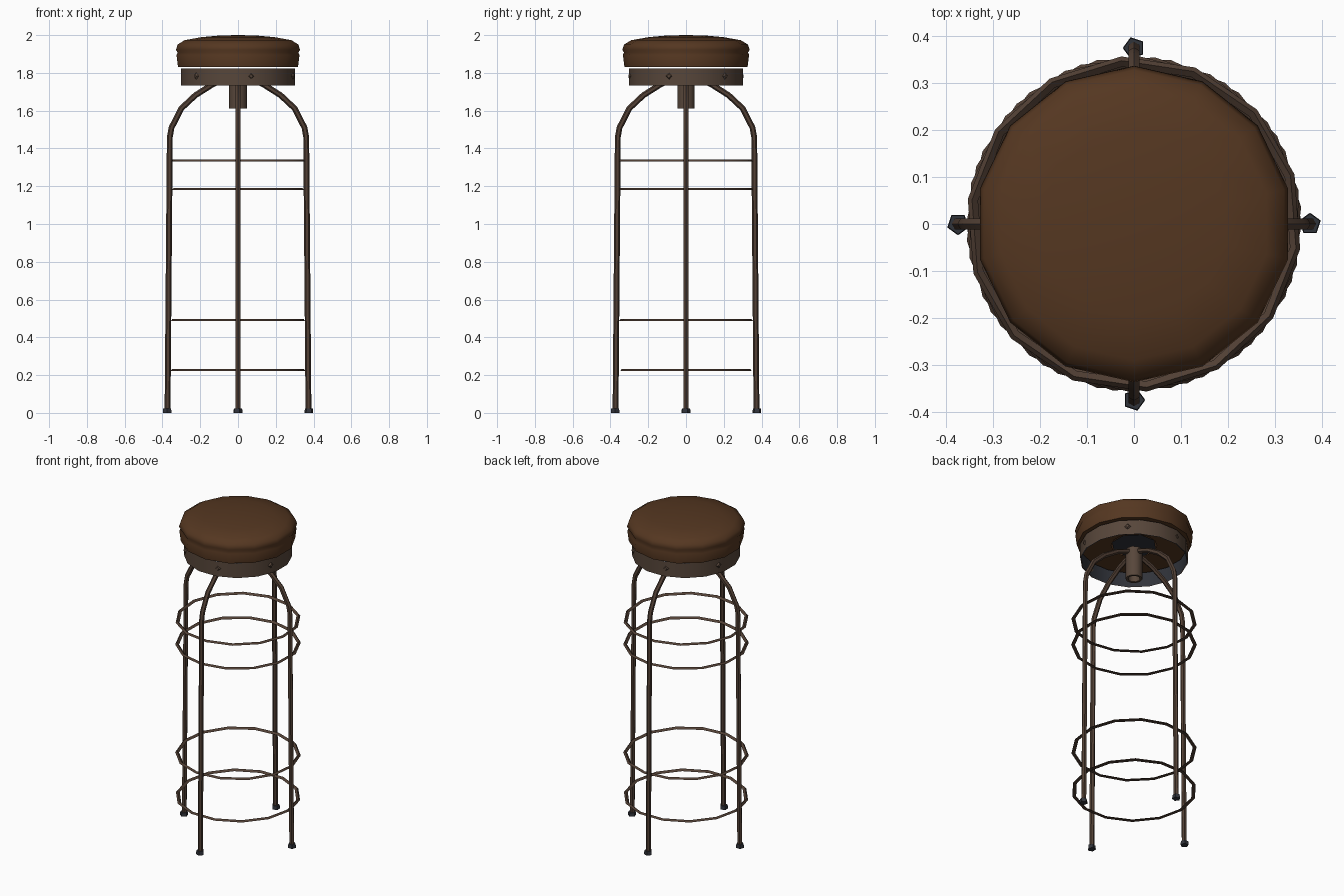
import bpy, bmesh, math
from mathutils import Vector, Matrix

if "Cube" in bpy.data.objects:
    bpy.data.objects.remove(bpy.data.objects["Cube"])


def material(name, rgb):
    m = bpy.data.materials.new(name)
    m.diffuse_color = (*rgb, 1)
    m.use_nodes = True
    m.node_tree.nodes["Principled BSDF"].inputs["Base Color"].default_value = m.diffuse_color
    return m


LEATHER = material("brown leather", (0.09, 0.038, 0.015))
METAL = material("aged metal", (0.096, 0.062, 0.043))
ROD = material("brown rod metal", (0.084, 0.051, 0.035))
STEEL = material("dark blue steel", (0.03, 0.033, 0.042))


def finish(bm, name, mat, smooth=None):
    bmesh.ops.remove_doubles(bm, verts=bm.verts[:], dist=1e-5)
    me = bpy.data.meshes.new(name)
    bm.to_mesh(me)
    bm.free()
    me.materials.append(mat)
    ob = bpy.data.objects.new(name, me)
    bpy.context.collection.objects.link(ob)
    if smooth:
        bpy.ops.object.select_all(action='DESELECT')
        ob.select_set(True)
        bpy.context.view_layer.objects.active = ob
        bpy.ops.object.shade_smooth_by_angle(angle=math.radians(smooth))
    return ob


def skin(bm, rows, close_rows=False):
    """Join rows of points (each row is a loop) with quads."""
    vs = [[bm.verts.new(p) for p in row] for row in rows]
    n = len(vs[0])
    for i in range(len(vs) if close_rows else len(vs) - 1):
        a, b = vs[i], vs[(i + 1) % len(vs)]
        for k in range(n):
            bm.faces.new((a[k], a[(k + 1) % n], b[(k + 1) % n], b[k]))
    return vs


def lathe(name, profile, sides, mat, closed=False, turn=0.0, smooth=None):
    """Revolve (radius, z) points around the z axis."""
    bm = bmesh.new()
    rows = [[(r * math.cos(turn + math.tau * k / sides),
              r * math.sin(turn + math.tau * k / sides), z)
             for k in range(sides)] for r, z in profile]
    skin(bm, rows, closed)
    # clean the collapsed faces at the poles
    bmesh.ops.dissolve_degenerate(bm, edges=bm.edges[:], dist=1e-5)
    return finish(bm, name, mat, smooth)


# Padded seat with a pinched seam, domed top
lathe("seat", [(0.13, 1.832), (0.326, 1.832), (0.334, 1.895), (0.328, 1.908),
               (0.337, 1.922), (0.328, 1.95), (0.29, 1.973), (0.2, 1.989),
               (0.1, 1.998), (0, 2.0)],
      14, LEATHER, turn=math.pi / 14, smooth=60)

# Dark plate in the middle of the seat underside
lathe("under_plate", [(0, 1.831), (0.13, 1.831)], 8, STEEL, turn=math.pi / 8)

# Thin metal band below the seat, dark on the inside
lathe("seat_band", [(0.308, 1.733), (0.308, 1.824)], 16, METAL,
      turn=math.pi / 16, smooth=40)
lathe("band_lining", [(0.303, 1.824), (0.303, 1.733)], 16, STEEL,
      turn=math.pi / 16, smooth=40)

# Hollow hub where the legs meet
lathe("hub", [(0, 1.74), (0.034, 1.74), (0.034, 1.612), (0.048, 1.612),
              (0.048, 1.80), (0, 1.80)], 10, METAL, smooth=40)

# Foot rings, flattened triangular section
for i, z in enumerate((0.225, 0.49, 1.183, 1.335)):
    lathe(f"foot_ring_{i + 1}",
          [(0.336, z - 0.004), (0.358, z - 0.004), (0.349, z + 0.007)],
          14, ROD, closed=True, turn=0.1 * i, smooth=40)

# Legs bending inwards to the hub, each with a dark foot
path = [Vector(p) for p in ((0.373, 0, 0.015), (0.361, 0, 1.46),
                            (0.352, 0, 1.51), (0.30, 0, 1.612),
                            (0.225, 0, 1.682), (0.13, 0, 1.742),
                            (0.03, 0, 1.782))]
for q in range(4):
    rot = Matrix.Rotation(q * math.pi / 2, 4, 'Z')
    bm = bmesh.new()
    rows = []
    for i, p in enumerate(path):
        d = (path[min(i + 1, len(path) - 1)] - path[max(i - 1, 0)]).normalized()
        out = Vector((d.z, 0, -d.x))
        rows.append([rot @ (p + 0.0155 * math.cos(math.tau * k / 6) * out
                            + Vector((0, 0.014 * math.sin(math.tau * k / 6), 0)))
                     for k in range(6)])
    skin(bm, rows)
    finish(bm, f"leg_{q + 1}", ROD, 50)

    bm = bmesh.new()
    bmesh.ops.create_cone(bm, cap_ends=True, segments=5, radius1=0.024,
                          radius2=0.022, depth=0.024,
                          matrix=rot @ Matrix.Translation((0.375, 0, 0.012)))
    finish(bm, f"foot_{q + 1}", STEEL)

# Diamond rivets around the band
for k in range(6):
    rot = Matrix.Rotation(math.radians(-17 + 60 * k), 4, 'Z')
    bm = bmesh.new()
    bmesh.ops.create_cone(bm, cap_ends=True, segments=4, radius1=0.02,
                          radius2=0.01, depth=0.01,
                          matrix=rot @ Matrix.Translation((0.306, 0, 1.783))
                          @ Matrix.Rotation(math.pi / 2, 4, 'Y'))
    finish(bm, f"rivet_{k + 1}", METAL)
